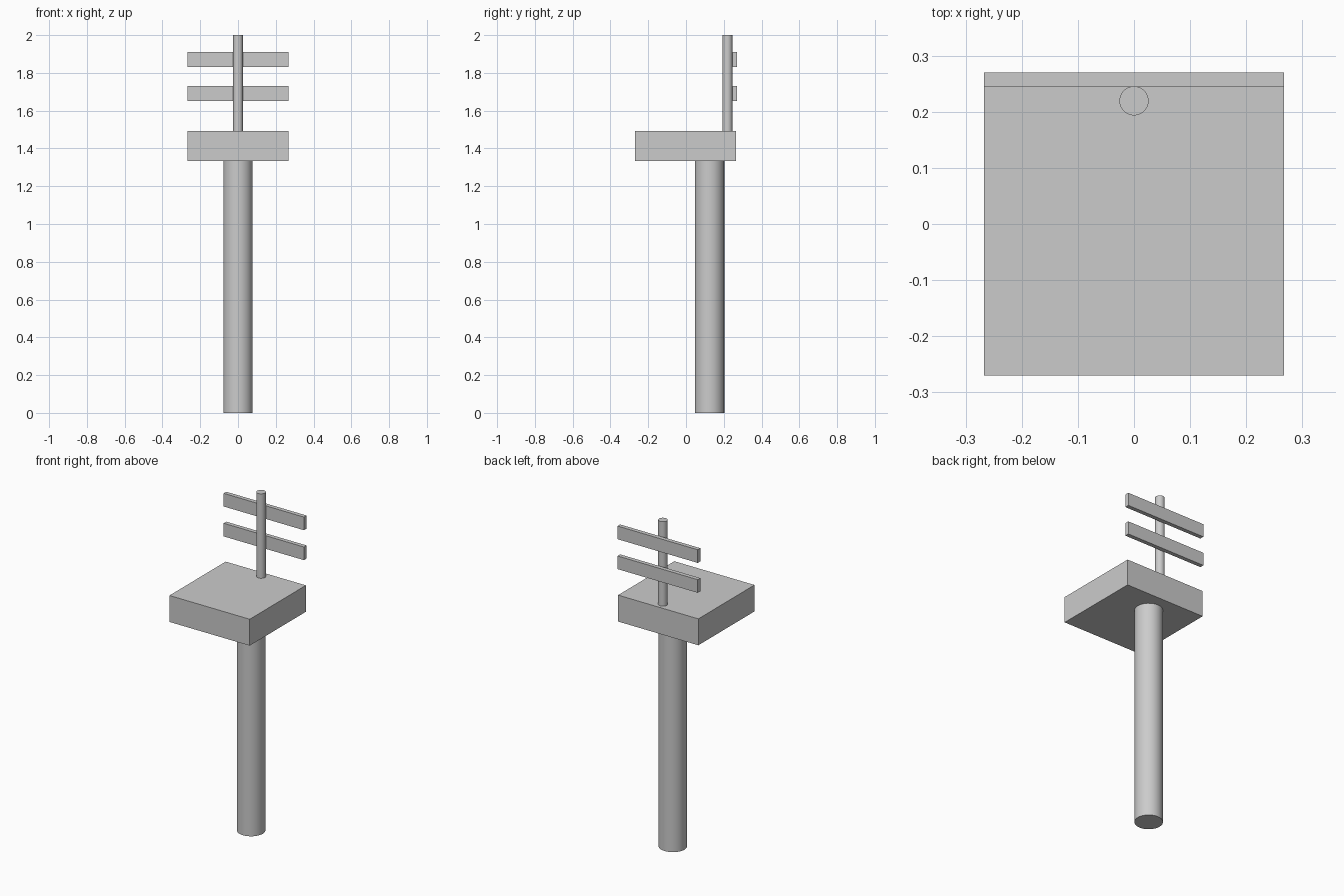
import bpy
import math

if "Cube" in bpy.data.objects:
    bpy.data.objects.remove(bpy.data.objects["Cube"])


def box(name, lo, hi):
    bpy.ops.mesh.primitive_cube_add(size=1, location=[(a + b) / 2 for a, b in zip(lo, hi)])
    ob = bpy.context.object
    ob.name = name
    ob.scale = [b - a for a, b in zip(lo, hi)]
    bpy.ops.object.transform_apply(location=False, rotation=False, scale=True)
    return ob


def rod(name, radius, y, z0, z1):
    bpy.ops.mesh.primitive_cylinder_add(vertices=32, radius=radius, depth=z1 - z0,
                                        location=(0, y, (z0 + z1) / 2))
    ob = bpy.context.object
    ob.name = name
    bpy.ops.object.shade_smooth_by_angle(angle=math.radians(35))
    return ob


W = 0.267  # half width shared by block and slats

# Thick lower post, set towards the back
rod("lower_post", 0.078, 0.1245, 0.0, 1.333)

# Square platform block
box("platform", (-W, -0.27, 1.333), (W, 0.264, 1.492))

# Thin upper pole at the back edge
rod("upper_pole", 0.026, 0.2195, 1.492, 2.0)

# Two cross slats behind the pole
for name, z in (("lower_slat", 1.651), ("upper_slat", 1.831)):
    box(name, (-W, 0.245, z), (W, 0.27, z + 0.079))
